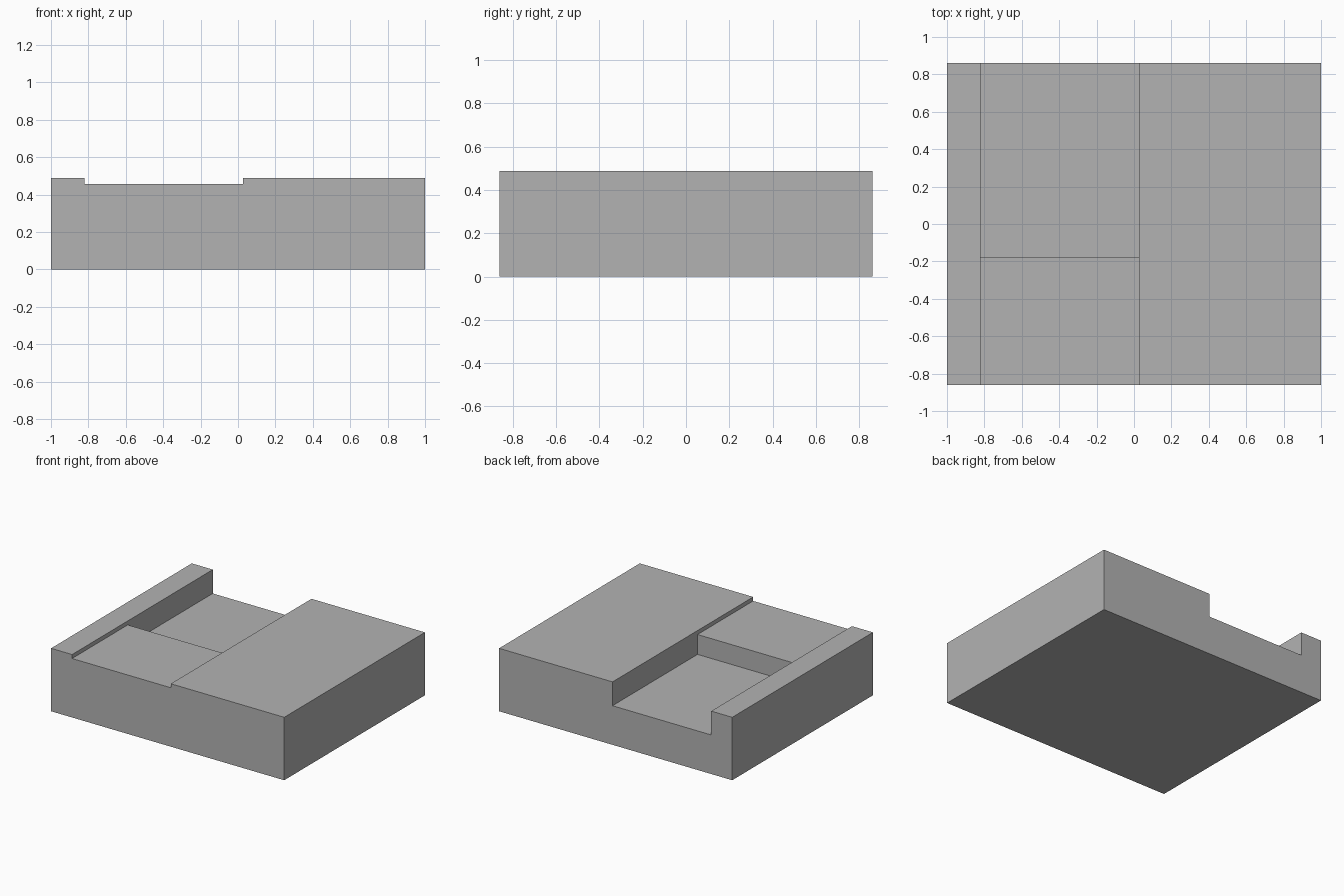
import bpy

cube = bpy.data.objects.get("Cube")
if cube:
    bpy.data.objects.remove(cube, do_unlink=True)

# Plain grey material
grey = bpy.data.materials.new("plain grey")
grey.use_nodes = True
colour = (0.45, 0.45, 0.45, 1)
grey.diffuse_color = colour
grey.node_tree.nodes["Principled BSDF"].inputs["Base Color"].default_value = colour


def box(name, low, high):
    """Box spanning two opposite corners."""
    centre = [(a + b) / 2 for a, b in zip(low, high)]
    bpy.ops.mesh.primitive_cube_add(size=1, location=centre)
    ob = bpy.context.object
    ob.name = name
    ob.scale = [b - a for a, b in zip(low, high)]
    bpy.ops.object.transform_apply(location=True, rotation=False, scale=True)
    ob.data.materials.append(grey)
    return ob


HALF_DEPTH, HEIGHT = 0.862, 0.488
LEDGE_X, SLAB_X = -0.82, 0.027      # sides of the channel
STEP_Y = -0.18                      # where the channel floor drops
FRONT_FLOOR, BACK_FLOOR = 0.457, 0.303

# Solid block
block = box("channelled_block", (-1, -HALF_DEPTH, 0), (1, HALF_DEPTH, HEIGHT))

# Shallow channel along the full depth, then the deeper rear part
cutters = [
    box("shallow_channel_cutter", (LEDGE_X, -1, FRONT_FLOOR), (SLAB_X, 1, 0.6)),
    box("deep_channel_cutter", (LEDGE_X, STEP_Y, BACK_FLOOR), (SLAB_X, 1.1, 0.7)),
]
bpy.ops.object.select_all(action="DESELECT")
block.select_set(True)
bpy.context.view_layer.objects.active = block
for cutter in cutters:
    cutter.hide_render = True
    mod = block.modifiers.new(cutter.name, "BOOLEAN")
    mod.operation, mod.solver, mod.object = "DIFFERENCE", "EXACT", cutter
    bpy.ops.object.modifier_apply(modifier=mod.name)
for cutter in cutters:
    bpy.data.objects.remove(cutter, do_unlink=True)
